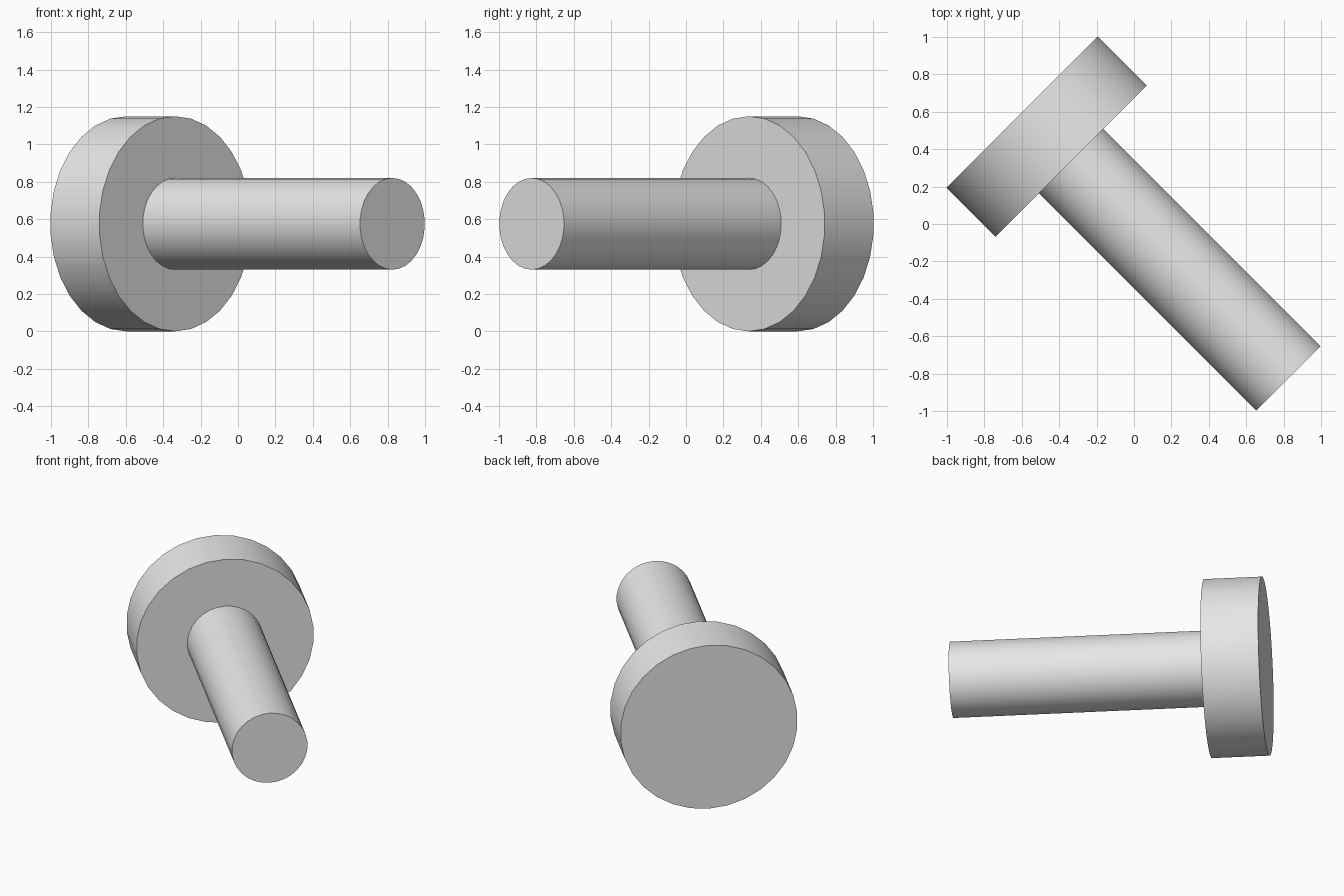
import bpy
import bmesh
import math
from mathutils import Matrix, Vector

cube = bpy.data.objects.get("Cube")
if cube:
    bpy.data.objects.remove(cube, do_unlink=True)

# Single plain grey for the whole bolt
grey = bpy.data.materials.new("light_grey")
grey.use_nodes = True
colour = (0.8, 0.8, 0.8, 1)
grey.diffuse_color = colour
grey.node_tree.nodes["Principled BSDF"].inputs["Base Color"].default_value = colour

# Common axis: level, running diagonally from back right to front left
AXIS = Vector((1, -1, 0)).normalized()
UP = Vector((0, 0, 1))
SIDE = UP.cross(AXIS)
CENTRE_Z = 0.575


def cylinder(name, radius, start, end):
    """Capped cylinder along the axis, with a vertex row at its very top."""
    centre = AXIS * (start + end) / 2 + UP * CENTRE_Z
    frame = Matrix((SIDE, UP, AXIS)).transposed().to_4x4()
    bm = bmesh.new()
    bmesh.ops.create_cone(bm, cap_ends=True, segments=30, radius1=radius,
                          radius2=radius, depth=end - start,
                          matrix=Matrix.Translation(centre) @ frame)
    mesh = bpy.data.meshes.new(name)
    bm.to_mesh(mesh)
    bm.free()
    mesh.materials.append(grey)
    obj = bpy.data.objects.new(name, mesh)
    bpy.context.collection.objects.link(obj)
    bpy.ops.object.select_all(action="DESELECT")
    obj.select_set(True)
    bpy.context.view_layer.objects.active = obj
    bpy.ops.object.shade_smooth_by_angle(angle=math.radians(30))


# Wide disc head and long slim shank
cylinder("head", 0.575, -0.845, -0.475)
cylinder("shank", 0.245, -0.475, 1.167)
